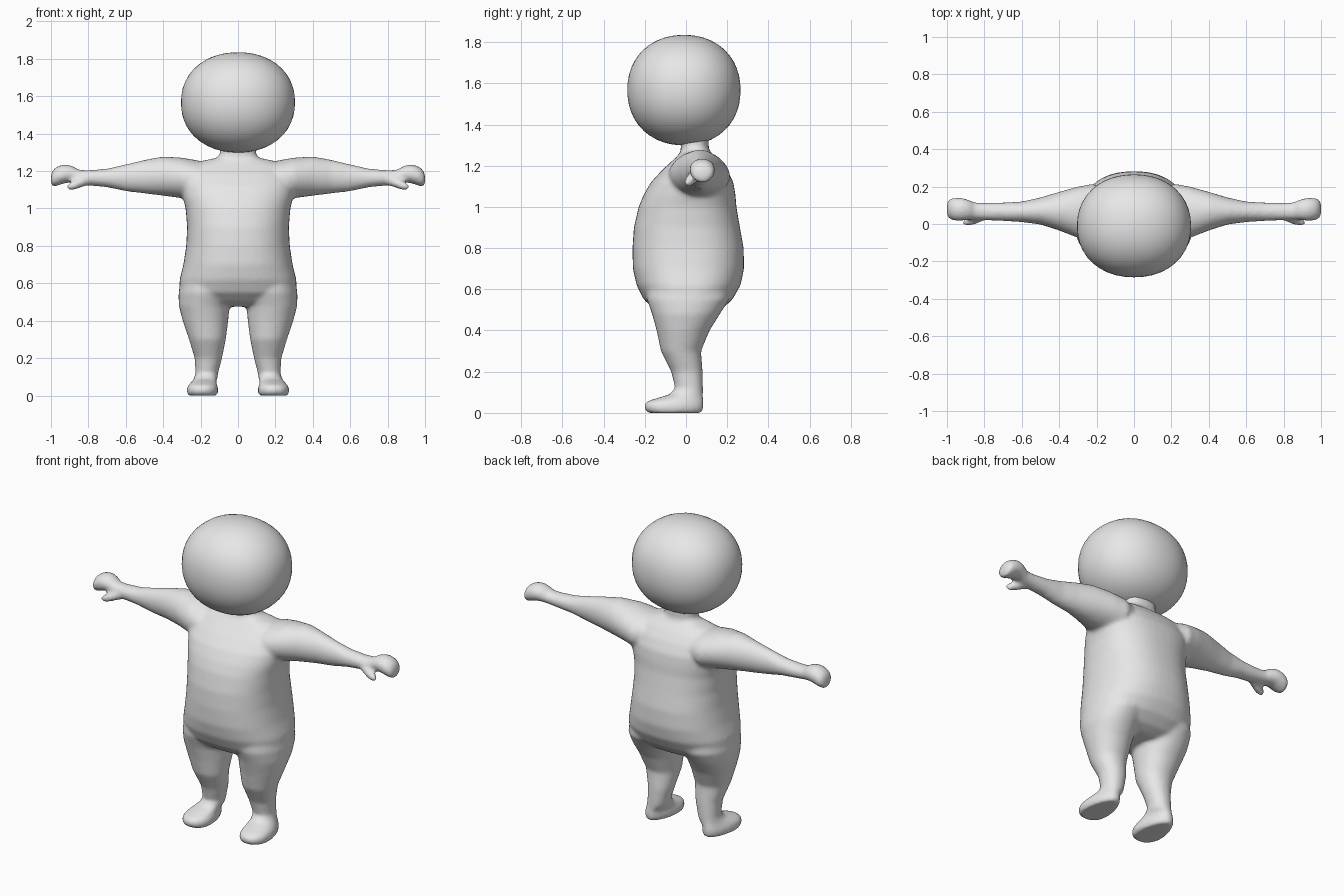
import bpy, bmesh, math
from mathutils import Vector

skin = bpy.data.materials.new("plain grey")
skin.diffuse_color = (0.8, 0.8, 0.8, 1)


def loft(bm, rings, place, power=2.0, n=32):
    """Skin closed rings (t, a_min, a_max, b_min, b_max, taper); place(t, a, b) gives the point."""
    loops = []
    for t, a0, a1, b0, b1, *taper in rings:
        k = taper[0] if taper else 0
        loop = []
        for i in range(n):
            ang = 2 * math.pi * i / n
            c, s = math.cos(ang), math.sin(ang)
            u = math.copysign(abs(c) ** (2 / power), c)
            v = math.copysign(abs(s) ** (2 / power), s)
            a = (a0 + a1) / 2 + u * (a1 - a0) / 2 * (1 - k * v)
            b = (b0 + b1) / 2 + v * (b1 - b0) / 2
            loop.append(bm.verts.new(place(t, a, b)))
        loops.append(loop)
    for lo, hi in zip(loops, loops[1:]):
        for i in range(n):
            j = (i + 1) % n
            bm.faces.new((lo[i], lo[j], hi[j], hi[i]))
    bm.faces.new(loops[0][::-1])
    bm.faces.new(loops[-1])


def ellipsoid(bm, centre, radii, power=2.0, subdivisions=3):
    made = bmesh.ops.create_icosphere(bm, subdivisions=subdivisions, radius=1)
    for v in made["verts"]:
        length = sum(abs(c) ** power for c in v.co) ** (1 / power)
        p = v.co / length
        v.co = Vector(centre) + Vector([p[i] * radii[i] for i in range(3)])


def finish(bm, name):
    bmesh.ops.recalc_face_normals(bm, faces=bm.faces[:])
    mesh = bpy.data.meshes.new(name)
    bm.to_mesh(mesh)
    bm.free()
    mesh.materials.append(skin)
    mesh.shade_smooth()
    ob = bpy.data.objects.new(name, mesh)
    bpy.context.collection.objects.link(ob)
    return ob


# Torso and neck: z, x range, y range
torso = [(z, -w, w, y0, y1) for z, w, y0, y1 in [
    (0.475, 0.17, -0.09, 0.11), (0.50, 0.26, -0.15, 0.17), (0.55, 0.315, -0.205, 0.225),
    (0.62, 0.312, -0.24, 0.265), (0.70, 0.292, -0.258, 0.282), (0.80, 0.277, -0.26, 0.28),
    (0.90, 0.272, -0.253, 0.262), (1.00, 0.28, -0.23, 0.245), (1.06, 0.295, -0.205, 0.24),
    (1.12, 0.305, -0.17, 0.23), (1.18, 0.30, -0.115, 0.20), (1.23, 0.27, -0.06, 0.16),
    (1.255, 0.19, -0.035, 0.13), (1.27, 0.115, -0.025, 0.115), (1.29, 0.095, -0.025, 0.11),
    (1.35, 0.10, -0.03, 0.11)]]

# Leg and foot: z, x range, y range, heel narrowing
leg = [
    (0.00, 0.115, 0.265, -0.185, 0.075, 0.25), (0.015, 0.108, 0.272, -0.20, 0.085, 0.22),
    (0.04, 0.108, 0.272, -0.203, 0.086, 0.22), (0.058, 0.115, 0.262, -0.185, 0.085, 0.2),
    (0.072, 0.115, 0.25, -0.14, 0.084, 0.15), (0.09, 0.11, 0.235, -0.08, 0.083),
    (0.12, 0.106, 0.228, -0.053, 0.083), (0.20, 0.085, 0.232, -0.072, 0.081),
    (0.30, 0.065, 0.262, -0.122, 0.073), (0.40, 0.052, 0.296, -0.143, 0.115),
    (0.48, 0.045, 0.317, -0.165, 0.165), (0.55, 0.02, 0.318, -0.19, 0.21),
    (0.63, 0.02, 0.30, -0.19, 0.21)]

# Arm and curled hand: x, y range, z range
arm = [
    (0.15, -0.07, 0.19, 1.06, 1.24), (0.22, -0.09, 0.215, 1.04, 1.258),
    (0.30, -0.075, 0.20, 1.055, 1.272), (0.40, -0.035, 0.172, 1.068, 1.278),
    (0.50, -0.003, 0.142, 1.08, 1.26), (0.60, 0.01, 0.12, 1.092, 1.236),
    (0.70, 0.016, 0.115, 1.113, 1.213), (0.80, 0.02, 0.113, 1.123, 1.205),
    (0.85, 0.022, 0.115, 1.13, 1.207), (0.885, 0.022, 0.13, 1.137, 1.228),
    (0.92, 0.017, 0.14, 1.137, 1.236), (0.955, 0.017, 0.141, 1.125, 1.23),
    (0.985, 0.025, 0.135, 1.115, 1.212), (1.0, 0.045, 0.115, 1.125, 1.185)]

# Thumb: x, y range, z range
thumb = [
    (0.78, 0.03, 0.08, 1.13, 1.18), (0.83, 0.005, 0.065, 1.115, 1.17),
    (0.87, -0.008, 0.045, 1.10, 1.152), (0.90, -0.012, 0.032, 1.097, 1.137),
    (0.913, -0.005, 0.022, 1.105, 1.128)]

# Body: all limbs fused into one soft skin
bm = bmesh.new()
loft(bm, torso, lambda t, a, b: (a, b, t), power=2.35, n=48)
for side in (-1, 1):
    loft(bm, leg, lambda t, a, b: (side * a, b, t), power=2.1)
    loft(bm, arm, lambda t, a, b: (side * t, a, b))
    loft(bm, thumb, lambda t, a, b: (side * t, a, b), n=16)
body = finish(bm, "body")
remesh = body.modifiers.new("fuse", "REMESH")
remesh.mode = "VOXEL"
remesh.voxel_size = 0.011
remesh.use_smooth_shade = True
soften = body.modifiers.new("soften", "SMOOTH")
soften.factor = 0.5
soften.iterations = 8

# Head: large, slightly squared ball
bm = bmesh.new()
ellipsoid(bm, (0, -0.01, 1.567), (0.305, 0.275, 0.268), power=2.15, subdivisions=4)
finish(bm, "head")
